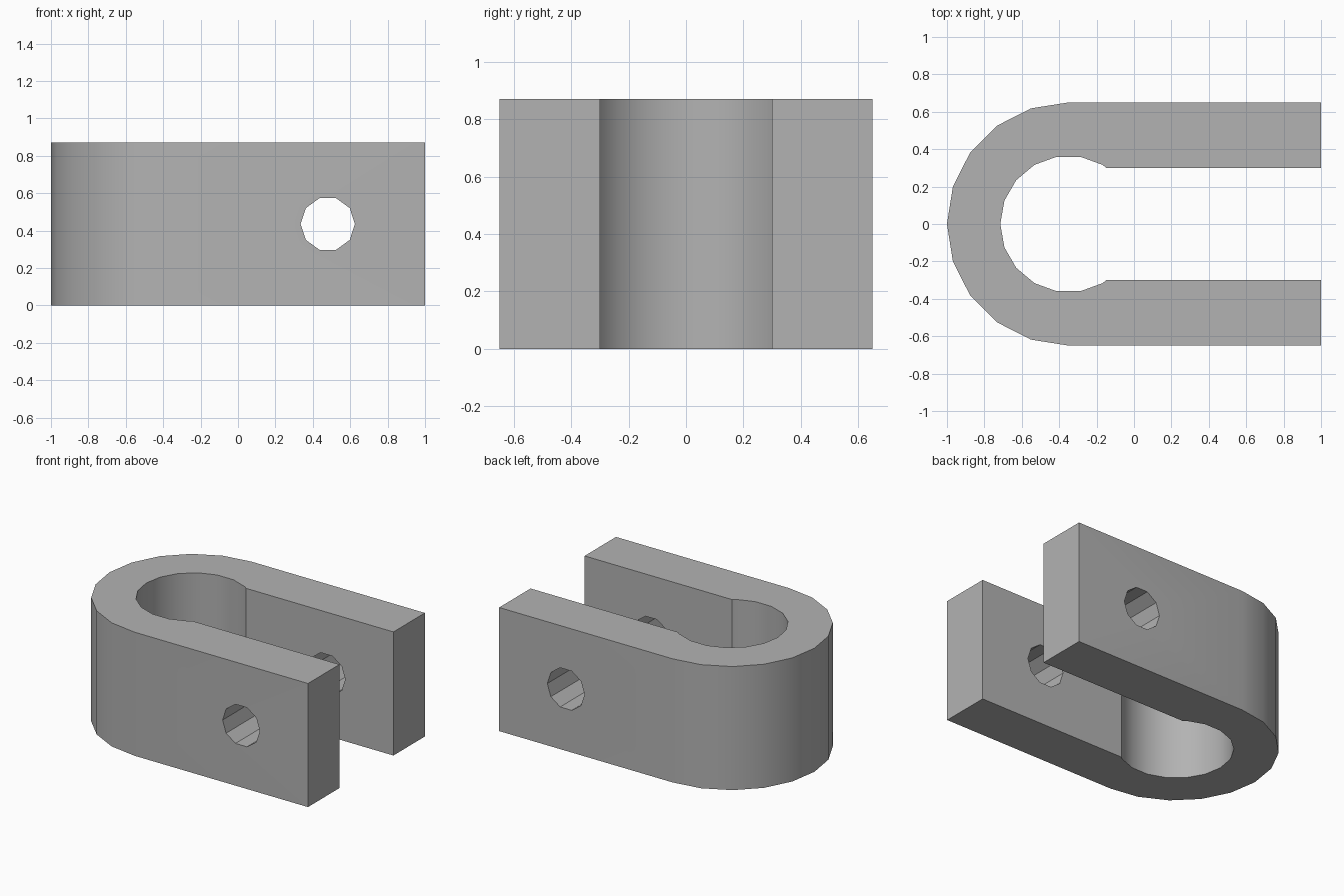
import bpy
import bmesh
from math import cos, sin, pi, radians
from mathutils import Matrix, Vector

old = bpy.data.objects.get("Cube")
if old:
    bpy.data.objects.remove(old, do_unlink=True)

HEIGHT = 0.87
BEND_X = -0.35           # centre of the round end
OUTER_R, INNER_R = 0.65, 0.365
SLOT_HALF = 0.30         # half the gap between the arms
PIN_X, PIN_R = 0.48, 0.145

grey = bpy.data.materials.new("plain grey")
grey.use_nodes = True
colour = (0.45, 0.45, 0.45, 1)
grey.diffuse_color = colour
grey.node_tree.nodes["Principled BSDF"].inputs["Base Color"].default_value = colour


def arc(radius, sides, first, last):
    """Points on the round end, counted in steps from its far -x point."""
    step = 2 * pi / sides
    return [Vector((BEND_X - radius * cos(i * step), radius * sin(i * step)))
            for i in range(first, last + 1)]


def make_object(name, bm):
    bmesh.ops.recalc_face_normals(bm, faces=bm.faces)
    mesh = bpy.data.meshes.new(name)
    bm.to_mesh(mesh)
    bm.free()
    mesh.materials.append(grey)
    obj = bpy.data.objects.new(name, mesh)
    bpy.context.collection.objects.link(obj)
    return obj


# Clevis outline: straight arms, outer bend, and a round pocket wider than the slot
outer = arc(OUTER_R, 20, -5, 5)
pocket = arc(INNER_R, 18, -7, 7)
for end, inside in ((0, 1), (-1, -2)):
    a, b = pocket[inside], pocket[end]
    side = SLOT_HALF if a.y > 0 else -SLOT_HALF
    pocket[end] = a.lerp(b, (side - a.y) / (b.y - a.y))
outline = ([Vector((1, -OUTER_R))] + outer + [Vector((1, OUTER_R)), Vector((1, SLOT_HALF))]
           + pocket[::-1] + [Vector((1, -SLOT_HALF))])

bm = bmesh.new()
base = bm.faces.new([bm.verts.new((p.x, p.y, 0)) for p in outline])
top = bmesh.ops.extrude_face_region(bm, geom=[base])["geom"]
bmesh.ops.translate(bm, vec=(0, 0, HEIGHT),
                    verts=[v for v in top if isinstance(v, bmesh.types.BMVert)])
clevis = make_object("clevis", bm)

# Ten-sided pin hole through both arms, with a corner pointing along x
bm = bmesh.new()
bmesh.ops.create_cone(bm, cap_ends=True, segments=10, radius1=PIN_R, radius2=PIN_R, depth=2,
                      matrix=Matrix.Translation((PIN_X, 0, HEIGHT / 2))
                      @ Matrix.Rotation(pi / 2, 4, "X") @ Matrix.Rotation(pi / 2, 4, "Z"))
cutter = make_object("pin_hole_cutter", bm)
cutter.hide_render = True

hole = clevis.modifiers.new("pin hole", "BOOLEAN")
hole.operation = "DIFFERENCE"
hole.solver = "EXACT"
hole.object = cutter
bpy.context.view_layer.objects.active = clevis
bpy.ops.object.select_all(action="DESELECT")
clevis.select_set(True)
bpy.ops.object.modifier_apply(modifier=hole.name)
bpy.data.objects.remove(cutter, do_unlink=True)

bpy.ops.object.shade_smooth_by_angle(angle=radians(30))
